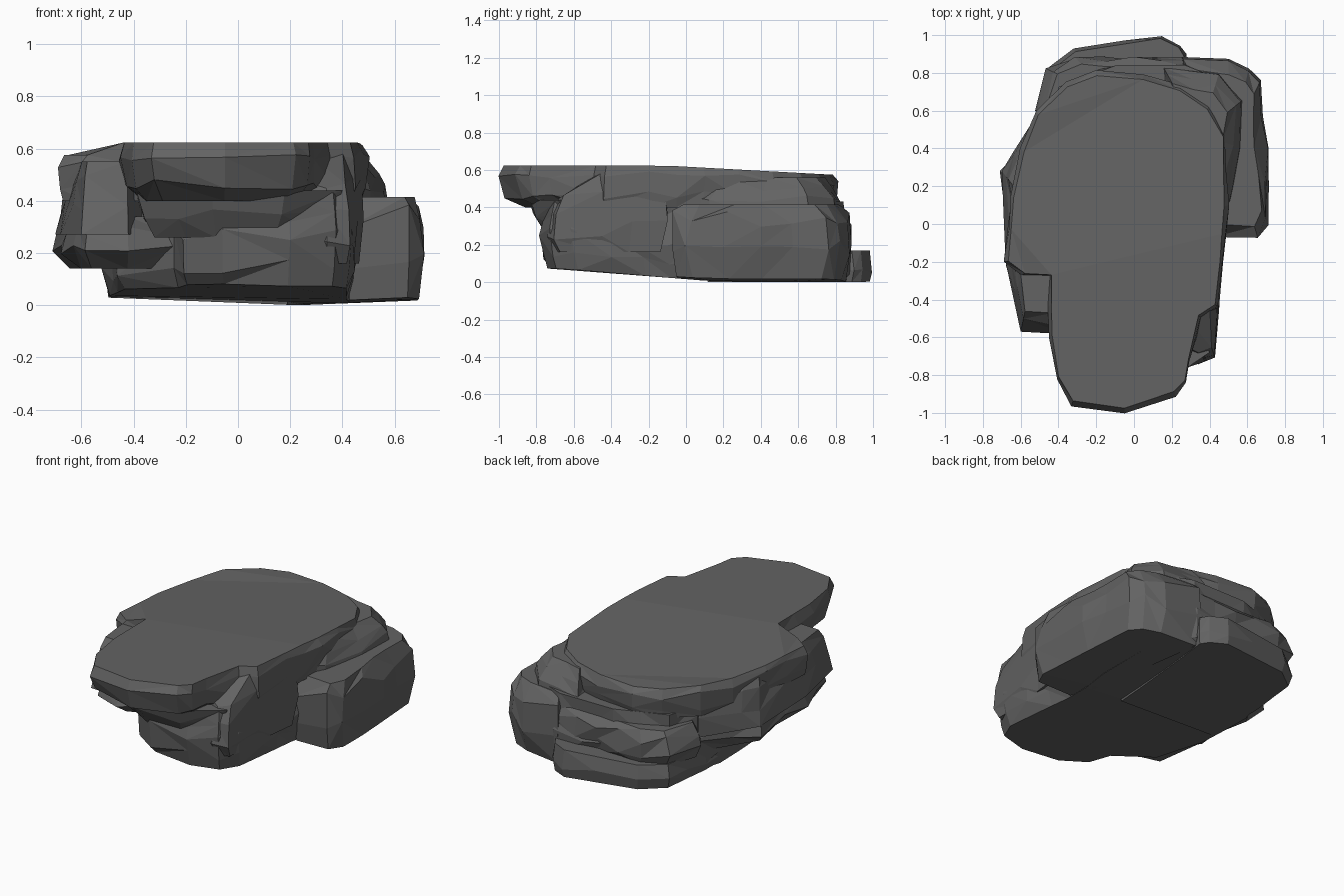
import bpy
import bmesh
import random
from mathutils import Vector

random.seed(7)

if "Cube" in bpy.data.objects:
    bpy.data.objects.remove(bpy.data.objects["Cube"], do_unlink=True)

# Single stone colour
stone = bpy.data.materials.new("dark_grey_stone")
stone.use_nodes = True
grey = (0.125, 0.125, 0.125, 1)
stone.diffuse_color = grey
shader = stone.node_tree.nodes["Principled BSDF"]
shader.inputs["Base Color"].default_value = grey
shader.inputs["Roughness"].default_value = 0.9


def clamp(value):
    return min(max(value, 0), 1)


def plateau(x, y):
    """Walking surface: dips toward the back and steps down on the right flank."""
    back = 0.055 * max(0, y + 0.1)
    flank = 0.048 * clamp((-x - 0.46) / 0.1)
    return 0.623 - max(back, flank)


def underside(x, y):
    """Bottom surface: a shallow keel that rises toward the front."""
    return 0.04 * abs(x - 0.23) + 0.085 * max(0, 0.1 - y)


def buttress_top(x, y):
    """Slope leaning up against the capstone."""
    return 0.42 + 0.17 * clamp((y + 0.72) / 0.25)


def level(z):
    return lambda x, y: z


def resample(outline, spacing):
    """Add points along long edges so the sides break into facets."""
    points = []
    for a, b in zip(outline, outline[1:] + outline[:1]):
        a, b = Vector(a), Vector(b)
        steps = max(1, round((b - a).length / spacing))
        points += [a.lerp(b, i / steps) for i in range(steps)]
    return points


def rock_layer(name, outline, bottom, top, rings, rough=0.018, spacing=0.2, overhang=None):
    """Loft a rough slab; rings hold (height fraction, inset) pairs."""
    points = resample(outline, spacing)
    centre = sum(points, Vector((0, 0))) / len(points)
    bm = bmesh.new()
    loops = []
    for fraction, inset in rings:
        loop = []
        capped = fraction in (0, 1)
        for point in points:
            depth = inset
            if overhang and fraction < 0.5:
                depth *= overhang(point)
            if not capped:
                depth += random.uniform(-rough, rough) + rough * 0.5
            flat = point + (centre - point).normalized() * depth
            x, y = flat
            low, high = bottom(x, y), top(x, y)
            wobble = 0 if capped else random.uniform(-0.12, 0.12)
            loop.append(bm.verts.new((x, y, low + (high - low) * (fraction + wobble))))
        loops.append(loop)
    count = len(points)
    for lower, upper in zip(loops, loops[1:]):
        for i in range(count):
            j = (i + 1) % count
            quad = (lower[i], lower[j], upper[j], upper[i])
            split = random.choice((0, 1))
            for corners in ((0, 1, 2), (0, 2, 3)) if split else ((0, 1, 3), (1, 2, 3)):
                bm.faces.new([quad[c] for c in corners])
    caps = [bm.faces.new(loops[0][::-1]), bm.faces.new(loops[-1])]
    bmesh.ops.triangulate(bm, faces=caps)
    bmesh.ops.recalc_face_normals(bm, faces=bm.faces)
    # Merge nearly level facets into broad chipped planes
    bmesh.ops.dissolve_limit(bm, angle_limit=0.05, verts=bm.verts, edges=bm.edges)
    mesh = bpy.data.meshes.new(name)
    bm.to_mesh(mesh)
    bm.free()
    mesh.materials.append(stone)
    layer = bpy.data.objects.new(name, mesh)
    bpy.context.collection.objects.link(layer)
    return layer


slab_rings = [(0, 0.1), (0.3, 0.02), (0.75, 0), (1, 0.025)]
block_rings = [(0, 0.04), (0.3, 0), (0.75, 0.01), (1, 0.06)]
sloped_rings = [(0, 0), (0.4, 0.01), (0.7, 0.05), (1, 0.11)]

# Overhanging capstone with the flat top
rock_layer("capstone", [
    (-0.05, -1), (0.22, -0.91), (0.28, -0.85), (0.3, -0.74), (0.36, -0.5), (0.45, -0.44),
    (0.48, -0.2), (0.5, 0.1), (0.49, 0.48), (0.4, 0.63), (0.25, 0.73), (0.05, 0.79),
    (-0.2, 0.81), (-0.36, 0.75), (-0.52, 0.6), (-0.6, 0.4), (-0.66, 0.15), (-0.69, -0.2),
    (-0.6, -0.27), (-0.46, -0.28), (-0.45, -0.6), (-0.41, -0.83), (-0.33, -0.96)],
    level(0.4), plateau, slab_rings, rough=0.012,
    overhang=lambda p: 1.4 if p.y < -0.6 else 0.2)

# Main body under the capstone
rock_layer("main_body", [
    (-0.21, -0.67), (-0.06, -0.77), (0.2, -0.79), (0.38, -0.74), (0.44, -0.62), (0.45, -0.4),
    (0.46, -0.1), (0.5, 0.3), (0.48, 0.8), (0.28, 0.88), (-0.1, 0.88), (-0.42, 0.76),
    (-0.54, 0.4), (-0.54, 0), (-0.47, -0.35), (-0.25, -0.52)],
    underside, level(0.43), [(0, 0.05), (0.18, 0.01), (0.5, 0), (0.75, 0.03), (1, 0.04)])

# Upright buttress at the front left corner
rock_layer("front_buttress", [
    (0.2, -0.68), (0.34, -0.74), (0.43, -0.71), (0.46, -0.45), (0.48, -0.1), (0.2, -0.1)],
    level(0.16), buttress_top, block_rings, rough=0.012)

# Separate block on the left side and the shoulder above it
rock_layer("left_block", [
    (0.42, -0.08), (0.66, -0.09), (0.71, 0), (0.715, 0.4), (0.67, 0.76), (0.61, 0.83),
    (0.5, 0.87), (0.25, 0.89), (0.3, 0.3)],
    underside, level(0.415), [(0, 0.04), (0.4, 0), (0.8, 0.01), (1, 0.08)], rough=0.015)
rock_layer("left_shoulder", [
    (0.44, 0), (0.51, 0.12), (0.57, 0.4), (0.58, 0.66), (0.45, 0.8), (0.15, 0.84), (0.2, 0.3)],
    level(0.36), level(0.56), sloped_rings, rough=0.012)

# Stepped ledges on the right side
rock_layer("right_lower_ledge", [
    (-0.59, -0.54), (-0.42, -0.58), (-0.2, -0.5), (-0.2, 0.3), (-0.45, 0.62), (-0.6, 0.42),
    (-0.71, 0.28), (-0.7, 0), (-0.68, -0.22)],
    level(0.14), level(0.34), [(0, 0.1), (0.4, 0), (0.7, 0.03), (1, 0.1)])
rock_layer("right_upper_ledge", [
    (-0.6, -0.57), (-0.42, -0.58), (-0.2, 0.2), (-0.5, 0.6), (-0.64, 0.38), (-0.7, 0.28),
    (-0.68, -0.2)],
    level(0.27), level(0.55), sloped_rings)

# Thin stratum flaring out below the capstone at the front
rock_layer("front_stratum", [
    (-0.39, -0.68), (-0.1, -0.84), (0.18, -0.83), (0.4, -0.68), (0.2, 0), (-0.4, 0)],
    level(0.26), level(0.44), [(0, 0.09), (0.5, 0.03), (1, 0)], rough=0.014)

# Strata and foot at the back
rock_layer("back_stratum", [
    (0.3, 0.87), (0, 0.89), (-0.32, 0.89), (-0.46, 0.82), (-0.53, 0.6), (-0.3, 0.3), (0.2, 0.3)],
    level(0.15), level(0.36), block_rings)
rock_layer("back_foot", [
    (0.28, 0.9), (0.25, 0.95), (0.15, 1), (-0.05, 0.97), (-0.32, 0.93), (-0.46, 0.82),
    (-0.5, 0.5), (-0.5, 0.1), (0.2, 0.1)],
    underside, level(0.17), [(0, 0.02), (0.4, 0), (1, 0.02)], rough=0.008)
